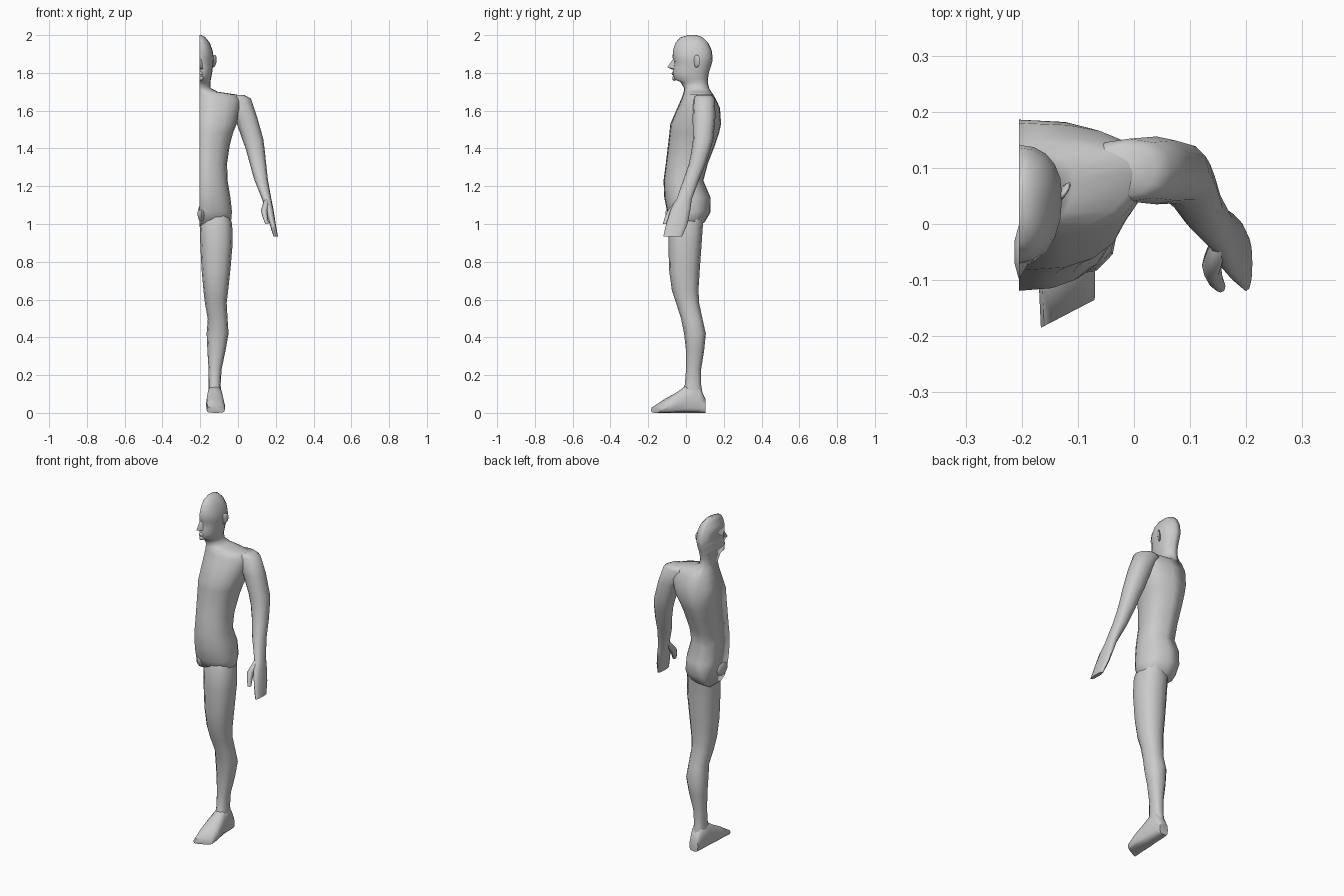
import bpy, bmesh
from math import sin, cos, pi
from mathutils import Matrix, Euler

MID = -0.205  # flat symmetry plane of the half figure


def finish(bm, name, angle=60):
    bmesh.ops.recalc_face_normals(bm, faces=bm.faces[:])
    me = bpy.data.meshes.new(name)
    bm.to_mesh(me)
    bm.free()
    ob = bpy.data.objects.new(name, me)
    bpy.context.collection.objects.link(ob)
    bpy.ops.object.select_all(action='DESELECT')
    bpy.context.view_layer.objects.active = ob
    ob.select_set(True)
    bpy.ops.object.shade_smooth_by_angle(angle=angle * pi / 180)
    return ob


def power(v, p):
    return (1 if v >= 0 else -1) * abs(v) ** p


def loft(name, rings, angle=60):
    """Closed skin through a list of equal-length rings, capped at both ends."""
    bm = bmesh.new()
    rows = [[bm.verts.new(co) for co in ring] for ring in rings]
    n = len(rows[0])
    for a, b in zip(rows, rows[1:]):
        for i in range(n):
            j = (i + 1) % n
            bm.faces.new((a[i], a[j], b[j], b[i]))
    bm.faces.new(rows[0])
    bm.faces.new(rows[-1][::-1])
    return finish(bm, name, angle)


def half_ring(z, front, back, width, widest, p=0.9, n=10):
    """Half outline from the front midline round to the back midline."""
    pts = []
    for i in range(n + 1):
        t = pi * i / n
        c = power(cos(t), p)
        y = widest - c * ((widest - front) if c > 0 else (back - widest))
        x = MID + width * max(sin(t), 0) ** p
        pts.append((x, y, z))
    return pts


def limb_ring(z, x0, x1, y0, y1, p=0.85, n=12):
    """Full rounded outline filling the given x and y range."""
    cx, cy, rx, ry = (x0 + x1) / 2, (y0 + y1) / 2, (x1 - x0) / 2, (y1 - y0) / 2
    return [(cx + rx * power(cos(2 * pi * i / n), p),
             cy + ry * power(sin(2 * pi * i / n), p), z) for i in range(n)]


def blob(name, loc, size, rot=(0, 0, 0), cut=False):
    bm = bmesh.new()
    bmesh.ops.create_uvsphere(bm, u_segments=10, v_segments=7, radius=1)
    bm.transform(Matrix.LocRotScale(loc, Euler(rot), size))
    if cut:
        bmesh.ops.bisect_plane(bm, geom=bm.verts[:] + bm.edges[:] + bm.faces[:],
                               plane_co=(MID, 0, 0), plane_no=(-1, 0, 0), clear_outer=True)
    return finish(bm, name)


# Head, neck and torso: z, front, back, half width, y of widest point, squareness
body = [
    (2.0, 0.01, 0.055, 0.012, 0.03), (1.987, -0.032, 0.09, 0.034, 0.035),
    (1.96, -0.055, 0.117, 0.055, 0.045), (1.92, -0.069, 0.136, 0.070, 0.05),
    (1.88, -0.071, 0.141, 0.077, 0.05), (1.862, -0.062, 0.14, 0.076, 0.05),
    (1.83, -0.068, 0.131, 0.072, 0.05), (1.80, -0.07, 0.121, 0.068, 0.045),
    (1.768, -0.068, 0.116, 0.062, 0.045), (1.752, -0.03, 0.115, 0.058, 0.05),
    (1.72, -0.010, 0.122, 0.060, 0.065), (1.70, -0.012, 0.133, 0.098, 0.08, 0.85),
    (1.685, -0.016, 0.145, 0.20, 0.09, 0.85), (1.66, -0.026, 0.158, 0.22, 0.09, 0.8),
    (1.615, -0.046, 0.18, 0.22, 0.09, 0.8), (1.53, -0.083, 0.186, 0.198, 0.07, 0.75),
    (1.48, -0.088, 0.175, 0.178, 0.05, 0.78), (1.42, -0.095, 0.155, 0.162, 0.04, 0.8),
    (1.32, -0.107, 0.116, 0.147, 0.02, 0.8), (1.23, -0.119, 0.092, 0.15, 0.0, 0.8),
    (1.14, -0.115, 0.13, 0.165, 0.01, 0.8), (1.065, -0.10, 0.131, 0.173, 0.01, 0.8),
    (1.01, -0.075, 0.10, 0.168, 0.01, 0.8), (0.99, -0.04, 0.07, 0.13, 0.01, 0.8),
]
loft("head_and_torso", [half_ring(*r) for r in body], 100)

# Leg: z, inner x, outer x, front y, back y
leg = [
    (1.05, -0.195, -0.045, -0.075, 0.10), (1.0, -0.203, -0.031, -0.09, 0.09),
    (0.9, -0.20, -0.028, -0.093, 0.083), (0.76, -0.193, -0.04, -0.09, 0.073),
    (0.65, -0.183, -0.052, -0.075, 0.066), (0.58, -0.175, -0.06, -0.052, 0.07),
    (0.495, -0.16, -0.055, -0.025, 0.088), (0.42, -0.166, -0.05, -0.01, 0.105),
    (0.33, -0.162, -0.066, 0.0, 0.096), (0.23, -0.156, -0.087, 0.0, 0.08),
    (0.15, -0.156, -0.092, -0.006, 0.08), (0.09, -0.158, -0.088, -0.03, 0.09),
]
loft("leg", [limb_ring(*r) for r in leg])

# Foot: y, centre x, half width, height, toe skew
foot = [
    (-0.16, -0.118, 0.048, 0.035, 0.025), (-0.10, -0.119, 0.05, 0.078, 0.02),
    (-0.04, -0.122, 0.046, 0.115, 0.008), (0.0, -0.123, 0.04, 0.145, 0),
    (0.07, -0.123, 0.036, 0.14, 0), (0.102, -0.122, 0.028, 0.075, 0),
]
foot_rings = []
for y, cx, w, h, skew in foot:
    ring = []
    for i in range(12):
        c, s = cos(2 * pi * i / 12), sin(2 * pi * i / 12)
        u = power(c, 0.5 if s < 0 else 0.9)
        ring.append((cx + w * u, y + skew * u, h / 2 * (1 + power(s, 0.6))))
    foot_rings.append(ring)
loft("foot", foot_rings)

# Arm and flat hand
arm = [
    (1.682, -0.07, 0.035, 0.05, 0.14), (1.665, -0.085, 0.068, 0.040, 0.152),
    (1.57, -0.02, 0.10, 0.035, 0.156), (1.45, 0.022, 0.134, 0.037, 0.145),
    (1.395, 0.042, 0.141, 0.03, 0.13), (1.32, 0.062, 0.149, 0.016, 0.105),
    (1.235, 0.086, 0.158, -0.014, 0.07), (1.13, 0.128, 0.177, -0.05, 0.03),
    (1.08, 0.143, 0.187, -0.08, 0.024), (1.0, 0.167, 0.20, -0.105, 0.008),
    (0.935, 0.188, 0.211, -0.12, -0.02),
]
loft("arm_and_hand", [limb_ring(*r) for r in arm])

# Thumb
thumb = [(1.13, 0.138, 0.168, -0.05, -0.01), (1.07, 0.121, 0.155, -0.098, -0.05),
         (1.03, 0.132, 0.158, -0.114, -0.08), (1.0, 0.145, 0.163, -0.122, -0.1)]
loft("thumb", [limb_ring(*r, n=8) for r in thumb])

# Nose: half wedge on the midline
bm = bmesh.new()
bridge, tip, base, wing, brow = [bm.verts.new(c) for c in (
    (MID, -0.064, 1.88), (MID, -0.099, 1.83), (MID, -0.062, 1.813),
    (MID + 0.022, -0.06, 1.82), (MID + 0.012, -0.06, 1.875))]
for f in ((bridge, tip, brow), (tip, wing, brow), (tip, base, wing)):
    bm.faces.new(f)
finish(bm, "nose")

# Small rounded features
blob("lips", (MID, -0.066, 1.797), (0.024, 0.010, 0.010), cut=True)
blob("chin", (MID, -0.06, 1.772), (0.025, 0.013, 0.014), cut=True)
blob("ear", (-0.127, 0.056, 1.862), (0.007, 0.022, 0.034), rot=(-0.15, 0.1, -0.6))
blob("groin", (-0.193, -0.05, 1.055), (0.022, 0.06, 0.047))
